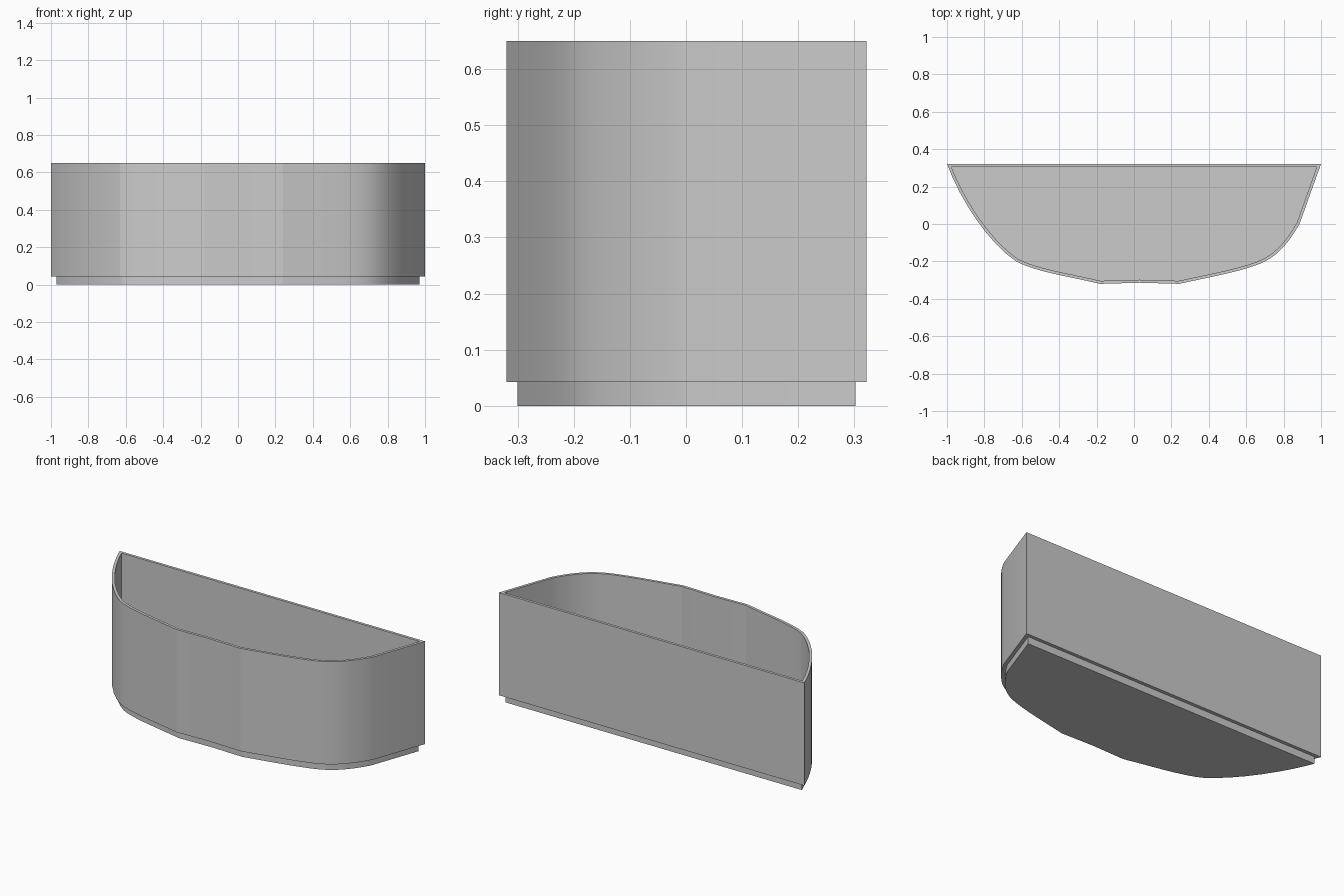
import bpy, bmesh, math
from mathutils import Vector
from mathutils.geometry import interpolate_bezier

if "Cube" in bpy.data.objects:
    bpy.data.objects.remove(bpy.data.objects["Cube"])

STEPS = 9


def curve(*pts):
    """Sampled cubic curve without its last point."""
    a, b, c, d = (Vector((x, y)) for x, y in pts)
    return [Vector(p[:2]) for p in interpolate_bezier(a, b, c, d, STEPS)][:-1]


def inset(pts, t):
    """Mitred inward offset of a counter-clockwise outline."""
    out = []
    for i, p in enumerate(pts):
        d1 = (p - pts[i - 1]).normalized()
        d2 = (pts[(i + 1) % len(pts)] - p).normalized()
        n1, n2 = Vector((-d1.y, d1.x)), Vector((-d2.y, d2.x))
        out.append(p + (n1 + n2) * t / (1 + n1.dot(n2)))
    return out


# Outline: straight back, curved left side, shallow front, curved right side
outline = (
    curve((-1, .322), (-.93, .13), (-.78, -.10), (-.63, -.20))
    + curve((-.63, -.20), (-.53, -.255), (-.35, -.28), (-.18, -.32))
    + [Vector((-.18, -.32)), Vector((.03, -.314))]
    + curve((.24, -.32), (.40, -.285), (.62, -.245), (.70, -.20))
    + curve((.70, -.20), (.78, -.16), (.84, -.08), (.885, 0))
    + [Vector((.885, 0)), Vector((1, .322))]
)

# Wall section (inset, height): stepped foot, outer wall, rim, inner wall
section = [(.02, 0), (.02, .042), (0, .042), (0, .65), (.016, .65), (.016, .06)]

bm = bmesh.new()
rings = [[bm.verts.new((p.x, p.y, z)) for p in inset(outline, t)] for t, z in section]
n = len(outline)
for lo, hi in zip(rings, rings[1:]):
    for i in range(n):
        j = (i + 1) % n
        bm.faces.new((lo[i], lo[j], hi[j], hi[i]))

# Underside and inside floor
bm.faces.new(rings[0][::-1])
bm.faces.new(rings[-1])
bmesh.ops.recalc_face_normals(bm, faces=bm.faces)

mesh = bpy.data.meshes.new("open_bin")
bm.to_mesh(mesh)
bm.free()
obj = bpy.data.objects.new("open_bin", mesh)
bpy.context.collection.objects.link(obj)
bpy.context.view_layer.objects.active = obj
obj.select_set(True)
bpy.ops.object.shade_smooth_by_angle(angle=math.radians(11))
